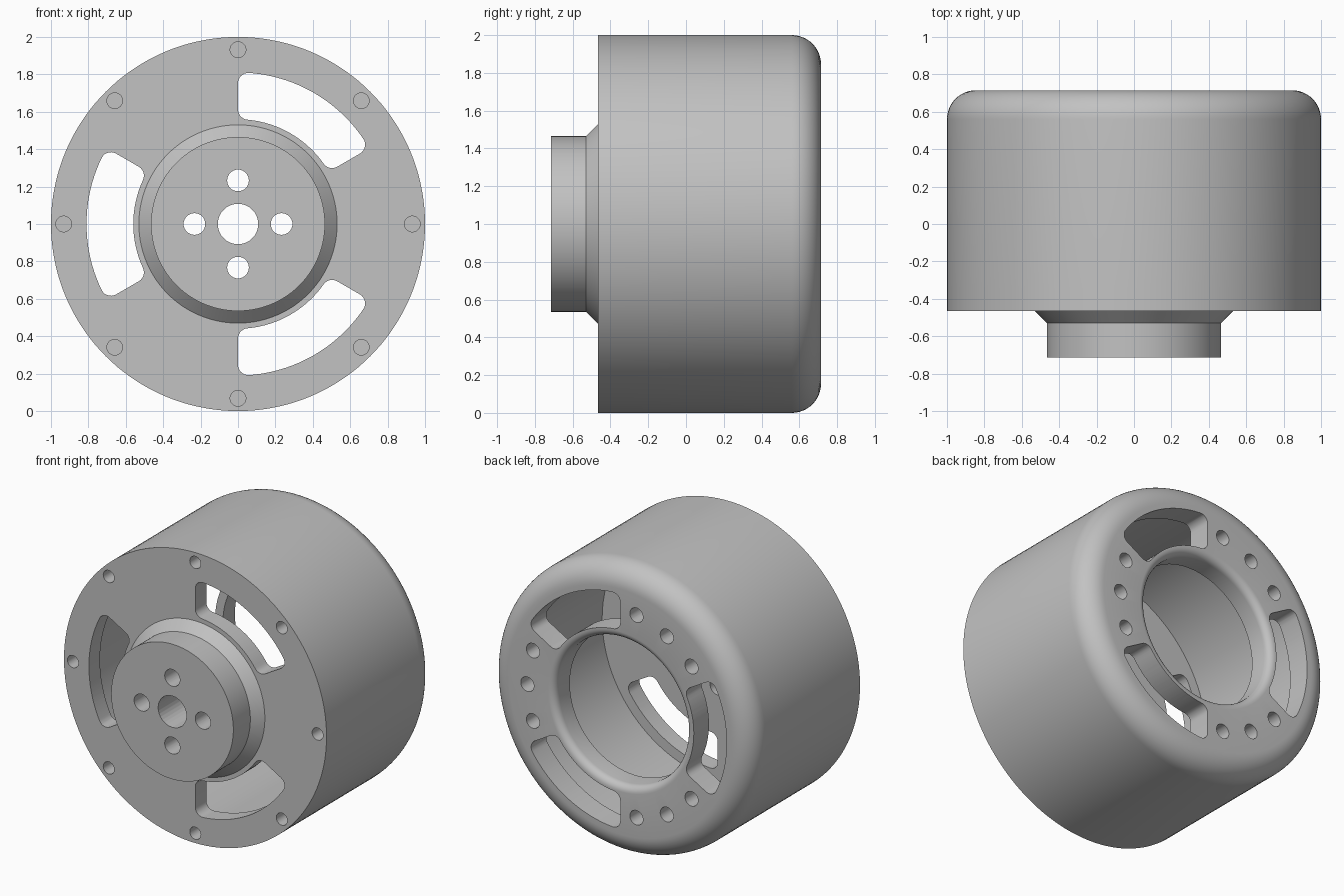
import bpy, bmesh
from math import sin, cos, asin, pi, radians, tau

if "Cube" in bpy.data.objects:
    bpy.data.objects.remove(bpy.data.objects["Cube"], do_unlink=True)

AXIS_Z = 1.0
SEGMENTS = 144
FRONT, SEAM, BACK = -0.465, -0.345, 0.715

metal = bpy.data.materials.new("grey metal")
metal.use_nodes = True
colour = (0.54, 0.54, 0.54, 1)
metal.diffuse_color = colour
metal.node_tree.nodes["Principled BSDF"].inputs["Base Color"].default_value = colour


def to_object(bm, name):
    bmesh.ops.remove_doubles(bm, verts=bm.verts, dist=1e-5)
    bmesh.ops.recalc_face_normals(bm, faces=bm.faces)
    mesh = bpy.data.meshes.new(name)
    bm.to_mesh(mesh)
    bm.free()
    obj = bpy.data.objects.new(name, mesh)
    bpy.context.collection.objects.link(obj)
    mesh.materials.append(metal)
    return obj


def lathe(name, profile, closed):
    """Spin (radius, y) points about the y axis through the centre."""
    bm = bmesh.new()
    verts = [bm.verts.new((r, y, AXIS_Z)) for r, y in profile]
    pairs = list(zip(verts, verts[1:]))
    if closed:
        pairs.append((verts[-1], verts[0]))
    edges = [bm.edges.new(p) for p in pairs]
    bmesh.ops.spin(bm, geom=verts + edges, cent=(0, 0, AXIS_Z), axis=(0, 1, 0),
                   angle=tau, steps=SEGMENTS, use_merge=True)
    return to_object(bm, name)


def arc(cx, cy, r, a0, a1, n):
    return [(cx + r * cos(a0 + (a1 - a0) * i / n),
             cy + r * sin(a0 + (a1 - a0) * i / n)) for i in range(n + 1)]


def prism(bm, outline, y0, y1):
    """Extrude an (x, z) outline along y."""
    face = bm.faces.new([bm.verts.new((x, y0, z + AXIS_Z)) for x, z in outline])
    new = bmesh.ops.extrude_face_region(bm, geom=[face], use_keep_orig=True)["geom"]
    moved = [v for v in new if isinstance(v, bmesh.types.BMVert)]
    bmesh.ops.translate(bm, verts=moved, vec=(0, y1 - y0, 0))


def hole(bm, dist, degrees, r, y0, y1):
    a = radians(degrees)
    prism(bm, arc(dist * cos(a), dist * sin(a), r, 0, tau, 32)[:-1], y0, y1)


def window(bm, degrees, y0, y1, inner=0.56, outer=0.81, c=0.055, half=pi / 6):
    """Ring sector with rounded corners."""
    t_out = half - asin(c / (outer - c))
    t_in = half - asin(c / (inner + c))
    d_out, d_in = outer - c, inner + c
    side = arc(d_out * cos(t_out), d_out * sin(t_out), c, t_out, half + pi / 2, 7)
    side += arc(d_in * cos(t_in), d_in * sin(t_in), c, half + pi / 2, t_in + pi, 7)
    pts = side + arc(0, 0, inner, t_in, -t_in, 16)[1:-1]
    pts += [(x, -z) for x, z in reversed(side)]
    pts += arc(0, 0, outer, -t_out, t_out, 24)[1:-1]
    a = radians(degrees)
    prism(bm, [(x * cos(a) - z * sin(a), x * sin(a) + z * cos(a)) for x, z in pts], y0, y1)


def carve(obj, bm):
    cutter = to_object(bm, "cutter")
    cutter.hide_render = True
    bpy.ops.object.select_all(action='DESELECT')
    bpy.context.view_layer.objects.active = obj
    obj.select_set(True)
    mod = obj.modifiers.new("openings", 'BOOLEAN')
    mod.operation = 'DIFFERENCE'
    mod.solver = 'EXACT'
    mod.object = cutter
    bpy.ops.object.modifier_apply(modifier=mod.name)
    bpy.data.objects.remove(cutter, do_unlink=True)
    bpy.ops.object.shade_smooth_by_angle(angle=radians(30))


WINDOWS = (60, 180, 300)

# Front plate with its stepped hub
plate = lathe("front_plate", [(0, -0.715), (0.465, -0.715), (0.465, -0.53), (0.53, FRONT),
                              (1, FRONT), (1, SEAM), (0, SEAM)], False)
bm = bmesh.new()
for w in WINDOWS:
    window(bm, w, -0.5, -0.3)
hole(bm, 0, 0, 0.108, -0.8, -0.3)
for i in range(4):
    hole(bm, 0.233, 90 * i, 0.058, -0.8, -0.3)
for i in range(8):
    hole(bm, 0.932, 45 * i, 0.042, -0.5, FRONT + 0.1)
carve(plate, bm)

# Hollow can with a rounded rim and a filleted bore in its back wall
rim, lip, wall = 0.155, 0.05, 0.165
profile = [(0.88, SEAM), (1, SEAM)]
profile += arc(1 - rim, BACK - rim, rim, 0, pi / 2, 12)
profile += arc(0.5 + lip, BACK - lip, lip, pi / 2, pi, 6)
profile += [(0.5, BACK - wall), (0.88, BACK - wall)]
can = lathe("housing_can", profile, True)
bm = bmesh.new()
for w in WINDOWS:
    window(bm, w, 0.5, 0.8)
    for offset in (-20, 0, 20):
        hole(bm, 0.708, w + 60 + offset, 0.05, 0.5, 0.8)
carve(can, bm)
